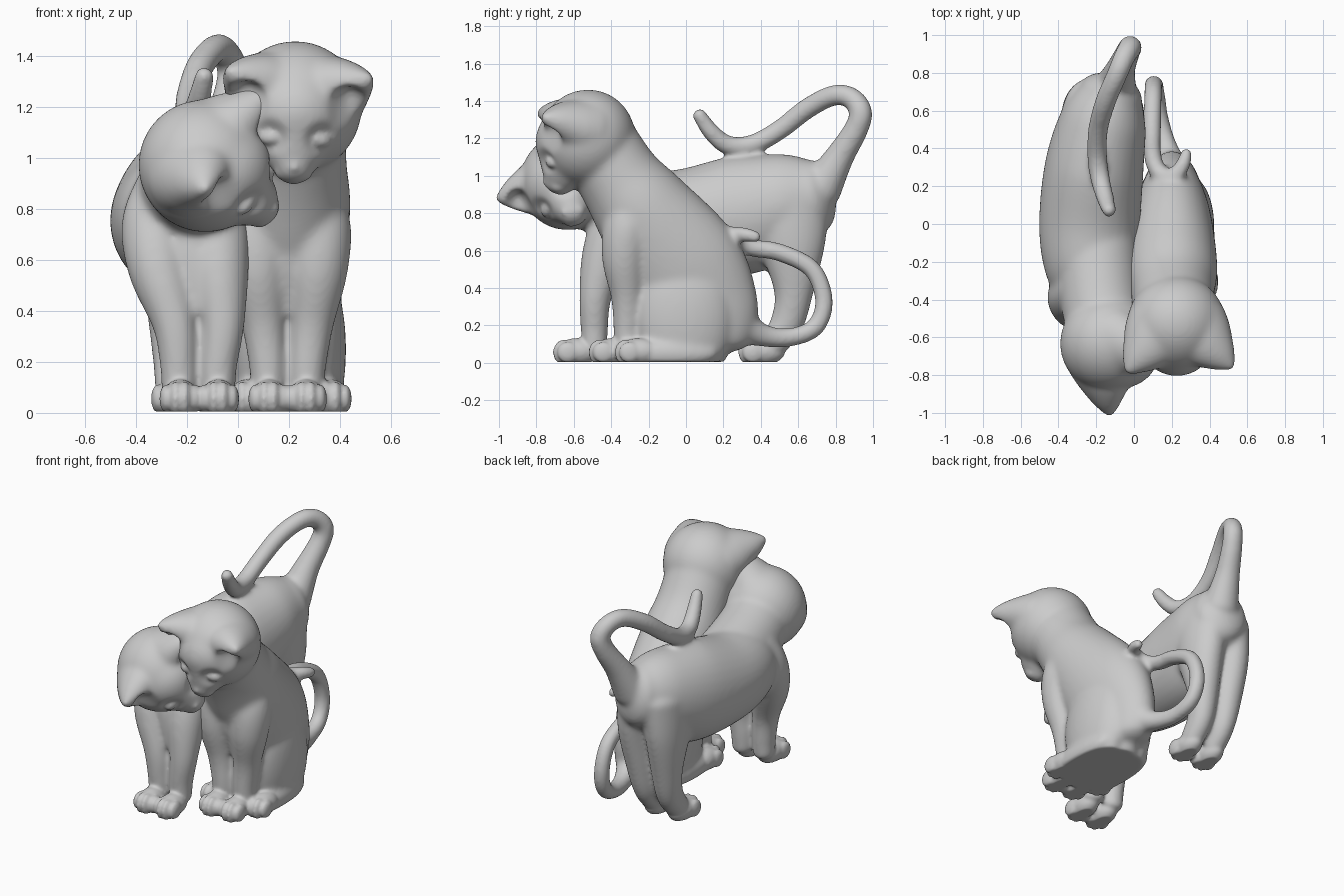
import bpy, bmesh, math
from mathutils import Matrix, Vector

if "Cube" in bpy.data.objects:
    bpy.data.objects.remove(bpy.data.objects["Cube"])


def spline(pts, steps=7):
    """Catmull-Rom interpolation of (x, y, z, half width, half height) rows."""
    P = [pts[0]] + list(pts) + [pts[-1]]
    out = []
    for i in range(1, len(P) - 2):
        for k in range(steps):
            t = k / steps
            out.append([0.5 * (2 * b + (c - a) * t + (2 * a - 5 * b + 4 * c - d) * t * t
                               + (3 * b - a - 3 * c + d) * t ** 3)
                        for a, b, c, d in zip(*P[i - 1:i + 3])])
    return out + [list(pts[-1])]


def tube(bm, pts, cap=0.6, n=32, grow=0.0):
    """Elliptical tube with domed ends along a smooth path; returns its vertices."""
    rows = spline([p if len(p) == 5 else (*p, p[3]) for p in pts])
    C = [Vector(r[:3]) for r in rows]
    side, frames = Vector((1, 0, 0)), []
    for i, r in enumerate(rows):
        t = (C[min(i + 1, len(C) - 1)] - C[max(i - 1, 0)]).normalized()
        side = (side - t * side.dot(t)).normalized()
        frames.append((C[i], t, side, t.cross(side), r[3] + grow, r[4] + grow))
    angles = [math.radians(a) for a in (80, 60, 40, 20)]

    def dome(f, sign, seq):
        c, t, s, u, w, h = f
        return [(c + t * sign * cap * min(w, h) * math.sin(a), t, s, u,
                 w * math.cos(a), h * math.cos(a)) for a in seq]
    frames = dome(frames[0], -1, angles) + frames + dome(frames[-1], 1, angles[::-1])
    rings = []
    for c, t, s, u, w, h in frames:
        ring = []
        for k in range(n):
            a = 2 * math.pi * k / n
            ring.append(bm.verts.new(c + s * w * math.cos(a) + u * h * math.sin(a)))
        rings.append(ring)
    for A, B in zip(rings, rings[1:]):
        for k in range(n):
            bm.faces.new((A[k], A[(k + 1) % n], B[(k + 1) % n], B[k]))
    bm.faces.new(rings[0][::-1])
    bm.faces.new(rings[-1])
    return [v for r in rings for v in r]


def ball(bm, loc, rad, rot=0.0):
    m = Matrix.Translation(loc) @ Matrix.Rotation(rot, 4, 'Y') @ Matrix.Diagonal((*rad, 1))
    return bmesh.ops.create_uvsphere(bm, u_segments=32, v_segments=20, radius=1, matrix=m)['verts']


def dent(verts, centre, radius, push):
    for v in verts:
        d = (v.co - centre).length / radius
        if d < 1:
            v.co += push * (1 - d * d) ** 2


def fuse(bm, name, voxel, smooth):
    """Melt overlapping parts into one smooth skin."""
    bmesh.ops.recalc_face_normals(bm, faces=bm.faces)
    me = bpy.data.meshes.new(name)
    bm.to_mesh(me)
    bm.free()
    ob = bpy.data.objects.new(name, me)
    bpy.context.collection.objects.link(ob)
    m = ob.modifiers.new("skin", 'REMESH')
    m.mode, m.voxel_size = 'VOXEL', voxel
    m = ob.modifiers.new("soften", 'SMOOTH')
    m.factor, m.iterations = 0.5, smooth
    new = bpy.data.meshes.new_from_object(ob.evaluated_get(bpy.context.evaluated_depsgraph_get()))
    ob.modifiers.clear()
    ob.data = new
    for v in new.vertices:
        v.co.z = max(v.co.z, 0.005)
    new.polygons.foreach_set("use_smooth", [True] * len(new.polygons))
    return ob


def head_frame(centre, nose, crown):
    """Head axes: x across, y to the nose, z to the ears."""
    F = Vector(nose).normalized()
    U = Vector(crown)
    U = (U - F * U.dot(F)).normalized()
    M = Matrix((F.cross(U), F, U)).transposed().to_4x4()
    M.translation = centre
    return M


def skull(bm, M):
    vs = list(ball(bm, (0, 0, 0), (.262, .264, .256)))
    vs += tube(bm, [(0, 0, .015, .235, .235), (0, .1, .025, .215, .222), (0, .2, .01, .145, .155),
                    (0, .27, 0, .097, .1), (0, .305, -.005, .068, .074)])
    for s in (1, -1):   # broad ear cones
        vs += tube(bm, [(s * .1, -.03, .06, .19, .17), (s * .165, -.01, .145, .15, .125),
                        (s * .23, .01, .218, .088, .075), (s * .278, .025, .27, .028, .024)])
    for v in vs:
        v.co = M @ v.co


def face(bm, M):
    R = M.to_3x3()
    old = list(bm.verts)
    vs = []
    for s in (1, -1):
        dent(old, M @ Vector((s * .2, .105, .19)), .1, R @ Vector((0, -.065, 0)))     # ear hollow
        dent(old, M @ Vector((s * .095, .22, .12)), .085, R @ Vector((0, -.018, -.022)))  # socket
        vs += ball(bm, (s * .092, .204, .093), (.052, .034, .032), s * .35)           # eye
        vs += ball(bm, (s * .032, .285, -.005), (.045, .05, .05))                     # muzzle
    vs += ball(bm, (0, .305, .048), (.026, .03, .026))                                # nose
    for v in vs:
        v.co = M @ v.co


def paw(bm, x, y):
    ball(bm, (x, y + .13, .06), (.072, .12, .072))
    for i in range(4):
        back, h = (.022, .056) if i in (0, 3) else (0, .068)
        ball(bm, (x + (i - 1.5) * .037, y + .056 + back, .056), (.026, .058, h))


def front_legs(bm, cx, ys, shift=0.0):
    for s in (1, -1):
        tube(bm, [(cx + shift + s * .09, ys[3] + .04, .9, .1),
                  (cx + shift + s * .118, ys[3], .74, .13),
                  (cx + shift * .7 + s * .117, ys[2], .56, .12), (cx + s * .095, ys[1], .35, .087),
                  (cx + s * .078, ys[0], .18, .074), (cx + s * .077, ys[0], .08, .069)])
    # chest tapering down between the legs
    tube(bm, [(cx + shift, ys[3] + .01, .78, .18, .14), (cx + shift / 2, ys[2], .6, .09, .1),
              (cx, ys[1], .4, .03, .05)])


def finish(body, name, M, paws):
    bm = bmesh.new()
    bm.from_mesh(body.data)
    bpy.data.objects.remove(body)
    face(bm, M)
    for x, y in paws:
        paw(bm, x, y)
    return fuse(bm, name, 0.01, 5)


# standing cat: torso, neck, head, legs, raised tail
bm = bmesh.new()
tube(bm, [(-.2, -.37, .78, .2, .2), (-.225, -.22, .765, .25, .255), (-.235, 0, .755, .268, .285),
          (-.21, .3, .79, .262, .32), (-.16, .55, .86, .228, .265), (-.12, .69, .89, .17, .2)])
tube(bm, [(-.2, -.12, .8, .22), (-.175, -.4, .88, .215), (-.14, -.58, .95, .21)])
front_legs(bm, -.155, (-.49, -.485, -.44, -.38), -.055)
for s in (1, -1):   # hind legs
    tube(bm, [(-.165 + s * .08, .55, .85, .14, .22), (-.165 + s * .1, .57, .62, .118, .175),
              (-.17 + s * .092, .575, .37, .092, .105), (-.173 + s * .084, .535, .2, .077, .09),
              (-.173 + s * .083, .45, .085, .07, .078)])
tube(bm, [(-.165, .58, .7, .12), (-.17, .57, .45, .05), (-.17, .55, .28, .03)])
tube(bm, [(-.1, .72, .93, .11), (-.07, .82, 1.1, .075), (-.035, .905, 1.24, .062),
          (-.02, .935, 1.34, .058), (-.05, .885, 1.415, .054), (-.09, .79, 1.43, .052),
          (-.15, .65, 1.36, .052), (-.19, .5, 1.245, .05), (-.195, .35, 1.165, .05),
          (-.175, .22, 1.165, .048), (-.15, .13, 1.24, .043), (-.13, .065, 1.335, .034)],
     n=20, grow=.005)
M = head_frame((-.13, -.63, .97), (.28, .03, -.21), (.105, -.21, .105))
skull(bm, M)
body = fuse(bm, "standing_body", 0.012, 22)
finish(body, "standing_cat", M, [(-.227, -.71), (-.077, -.71), (-.26, .28), (-.09, .28)])

# sitting cat: torso, head, haunches, legs, curled tail
bm = bmesh.new()
tube(bm, [(.21, -.49, 1.2, .215, .215), (.205, -.36, .99, .222, .225), (.2, -.23, .81, .242, .268),
          (.2, -.02, .52, .215, .325), (.2, .09, .29, .17, .3), (.2, .1, .13, .15, .26)])
front_legs(bm, .195, (-.315, -.315, -.33, -.31))
for s in (1, -1):   # haunches and long hind feet
    ball(bm, (.2 + s * .095, -.01, .25), (.13, .265, .36))
    ball(bm, (.2 + s * .165, -.1, .05), (.065, .27, .075))
ball(bm, (.2, -.08, .03), (.18, .3, .09))
tube(bm, [(.2, .26, .22, .11), (.17, .4, .15, .06), (.135, .55, .135, .047),
          (.115, .69, .19, .046), (.105, .738, .33, .045), (.1, .675, .5, .045),
          (.095, .5, .59, .045), (.1, .35, .615, .044), (.14, .265, .65, .042),
          (.21, .255, .685, .04), (.26, .315, .685, .036), (.28, .385, .67, .028)], n=20, grow=.005)
M = head_frame((.225, -.53, 1.2), (-.02, -.5, -.76), (.06, -.84, .53))
skull(bm, M)
body = fuse(bm, "sitting_body", 0.012, 22)
finish(body, "sitting_cat", M, [(.268, -.52), (.122, -.52), (.365, -.38), (.035, -.38)])
